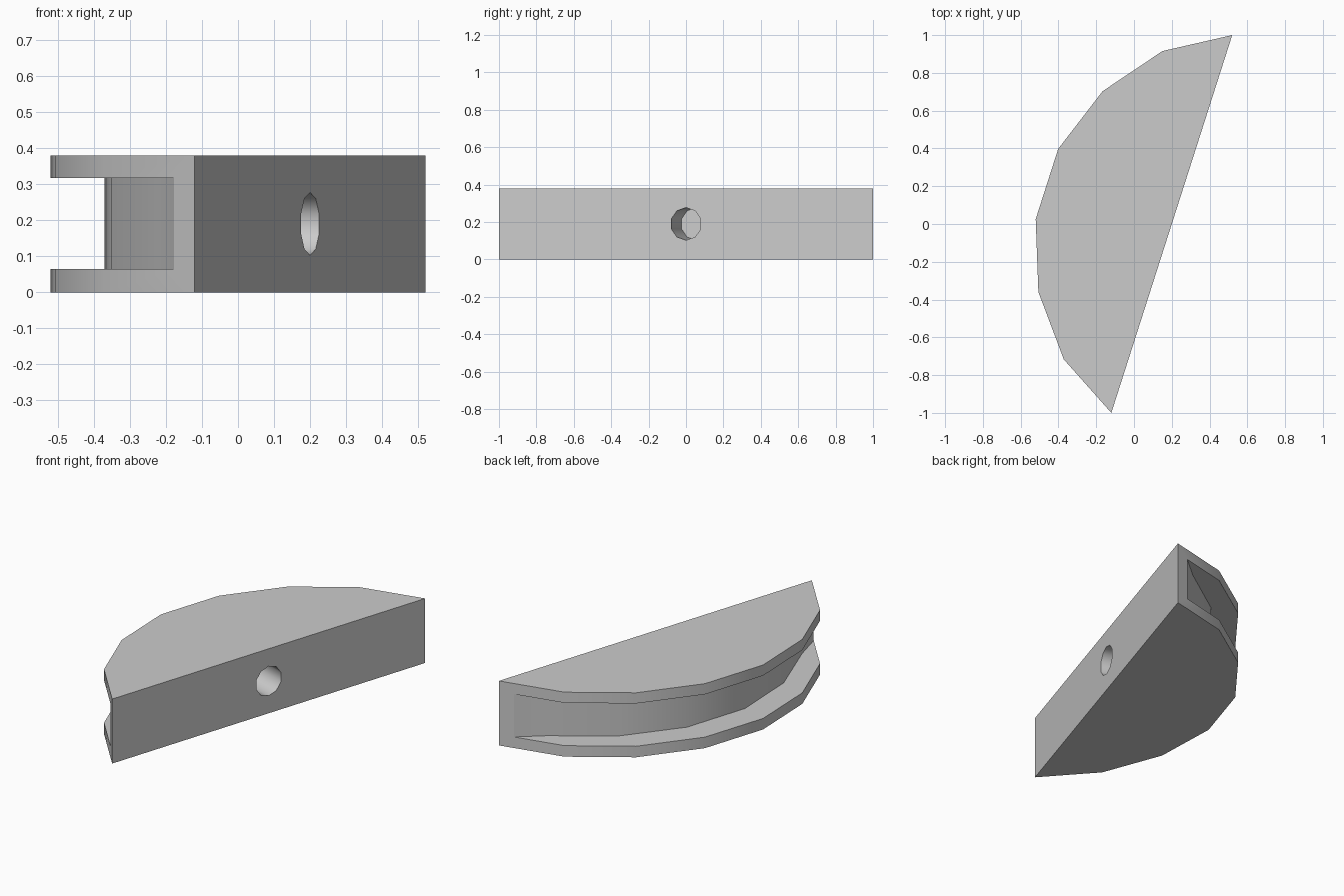
import bpy, bmesh, math
from mathutils import Vector

if "Cube" in bpy.data.objects:
    bpy.data.objects.remove(bpy.data.objects["Cube"])

HEIGHT = 0.38
ALONG = Vector((0.64, 2.0, 0)).normalized()      # direction of the flat side
OUT = Vector((-ALONG.y, ALONG.x, 0))             # from flat side towards the rim
MID = Vector((0.2, 0, 0))                        # middle of the flat side


def place(t, s, z):
    return MID + ALONG * t + OUT * s + Vector((0, 0, z))


def mirrored(half):
    return half + [(-t, s) for t, s in reversed(half)]


def loft(name, bottom, top):
    """Closed solid between two matching loops."""
    bm = bmesh.new()
    a = [bm.verts.new(p) for p in bottom]
    b = [bm.verts.new(p) for p in top]
    bm.faces.new(a)
    bm.faces.new(b)
    for i in range(len(a)):
        j = (i + 1) % len(a)
        bm.faces.new((a[i], a[j], b[j], b[i]))
    bmesh.ops.recalc_face_normals(bm, faces=bm.faces)
    mesh = bpy.data.meshes.new(name)
    bm.to_mesh(mesh)
    bm.free()
    ob = bpy.data.objects.new(name, mesh)
    bpy.context.collection.objects.link(ob)
    return ob


def slab(name, profile, z0, z1):
    return loft(name, [place(t, s, z0) for t, s in profile],
                [place(t, s, z1) for t, s in profile])


# Half-moon body
body = slab("half_moon_body",
            mirrored([(1.05, 0), (0.857, 0.326), (0.558, 0.563), (0.195, 0.694)]),
            0, HEIGHT)

# Groove around the curved rim
groove = slab("groove_cutter",
              mirrored([(1.3, 1.2), (1.3, -0.11), (0.857, 0.168),
                        (0.556, 0.402), (0.195, 0.536)]),
              0.065, 0.317)

# Blind ten-sided hole in the flat side
ring = [(0.087 * math.sin(math.tau * i / 10), 0.19 + 0.087 * math.cos(math.tau * i / 10))
        for i in range(10)]
hole = loft("hole_cutter", [place(t, -0.1, z) for t, z in ring],
            [place(t, 0.18, z) for t, z in ring])

grey = bpy.data.materials.new("light_grey")
grey.diffuse_color = (0.6, 0.6, 0.6, 1)
grey.use_nodes = True
grey.node_tree.nodes["Principled BSDF"].inputs["Base Color"].default_value = grey.diffuse_color
for ob in (body, groove, hole):
    ob.data.materials.append(grey)

# Cut the groove and hole
bpy.context.view_layer.objects.active = body
body.select_set(True)
for cutter in (groove, hole):
    mod = body.modifiers.new(cutter.name, 'BOOLEAN')
    mod.operation = 'DIFFERENCE'
    mod.solver = 'EXACT'
    mod.object = cutter
    bpy.ops.object.modifier_apply(modifier=mod.name)
for cutter in (groove, hole):
    bpy.data.objects.remove(cutter)

# Smooth the rim, and the hole wall (its edges run along OUT)
bpy.ops.object.shade_smooth_by_angle(angle=math.radians(25))
for e in body.data.edges:
    a, b = (body.data.vertices[i].co for i in e.vertices)
    if abs((b - a).normalized().dot(OUT)) > 0.999:
        e.use_edge_sharp = False
